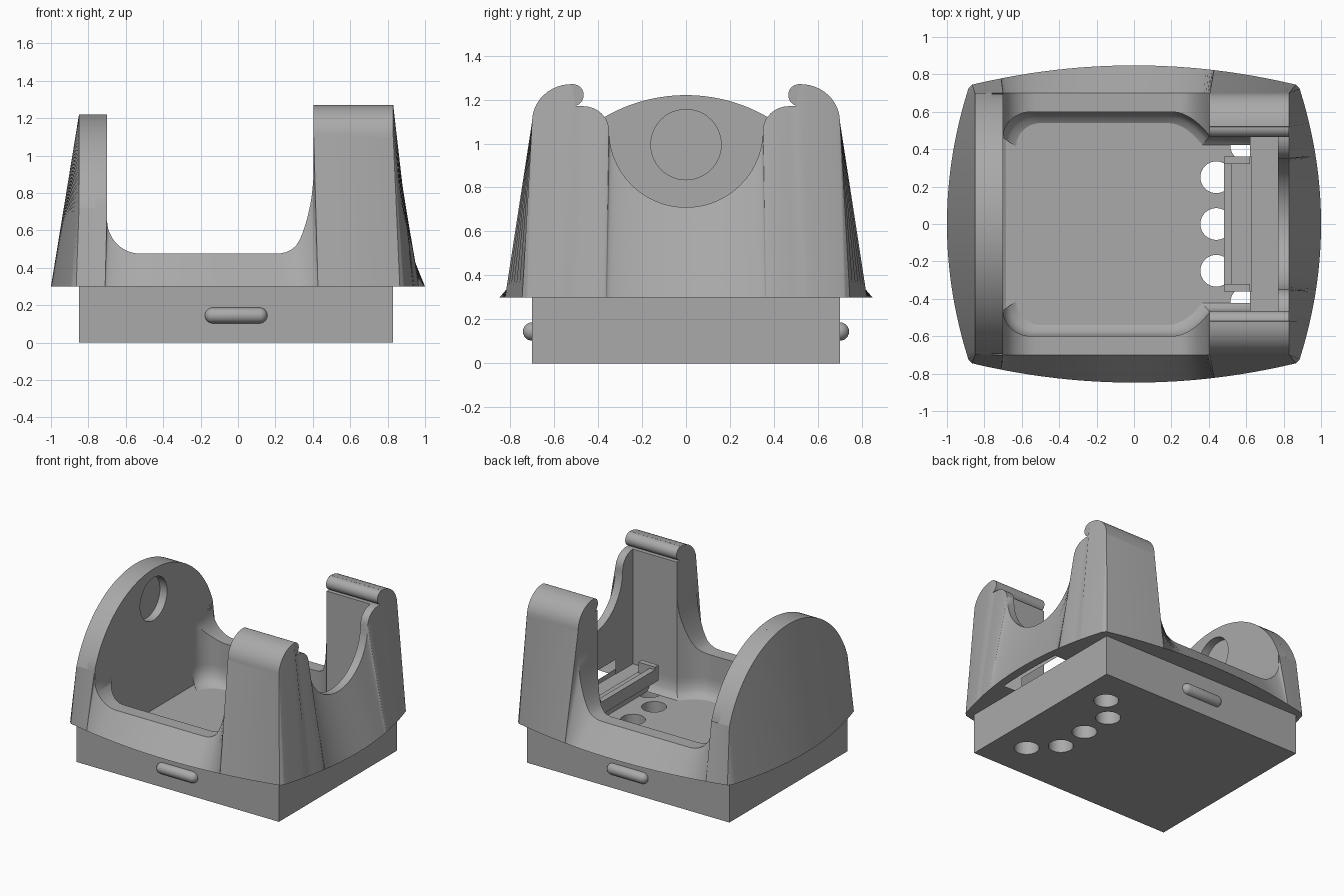
import bpy, bmesh, math
from mathutils import Matrix

if "Cube" in bpy.data.objects:
    bpy.data.objects.remove(bpy.data.objects["Cube"])

grey = bpy.data.materials.new("plastic_grey")
grey.diffuse_color = (0.4, 0.4, 0.4, 1)
grey.use_nodes = True
grey.node_tree.nodes["Principled BSDF"].inputs["Base Color"].default_value = grey.diffuse_color
XL, XR, YS = -0.85, 0.83, 0.7      # body box sides
FLOOR, SKIRT = 0.16, 0.30          # pocket floor, skirt lower edge


def finish(name, bm, smooth=True):
    me = bpy.data.meshes.new(name)
    bm.to_mesh(me)
    bm.free()
    ob = bpy.data.objects.new(name, me)
    bpy.context.collection.objects.link(ob)
    me.materials.append(grey)
    if smooth:
        bpy.ops.object.select_all(action='DESELECT')
        ob.select_set(True)
        bpy.context.view_layer.objects.active = ob
        bpy.ops.object.shade_smooth_by_angle(angle=math.radians(32))
    return ob


def box(name, x0, x1, y0, y1, z0, z1):
    bm = bmesh.new()
    m = Matrix.Translation(((x0+x1)/2, (y0+y1)/2, (z0+z1)/2)) @ Matrix.Diagonal((x1-x0, y1-y0, z1-z0, 1))
    bmesh.ops.create_cube(bm, size=1, matrix=m)
    return finish(name, bm, False)


def cylinder(name, loc, r, length, along_x=False, segs=40):
    bm = bmesh.new()
    m = Matrix.Translation(loc)
    if along_x:
        m = m @ Matrix.Rotation(math.pi/2, 4, 'Y')
    bmesh.ops.create_cone(bm, cap_ends=True, segments=segs, radius1=r, radius2=r, depth=length, matrix=m)
    return finish(name, bm)


def cut(ob, cutter):
    mod = ob.modifiers.new("cut", 'BOOLEAN')
    mod.operation, mod.solver, mod.object = 'DIFFERENCE', 'EXACT', cutter
    cutter.hide_render = True
    cutter.hide_set(True)


def arch(y):
    return 0.48 + math.sqrt(0.74**2 - y*y)


def quarter(cx, cz, rx, rz, a0, a1, n):
    return [(cx + rx*math.cos(math.radians(a0+(a1-a0)*i/n)),
             cz + rz*math.sin(math.radians(a0+(a1-a0)*i/n))) for i in range(n+1)]


# Skirt lower outline: bowed sides, matched to positions on the body box
def low_long(x):
    u = 2*(x-XL)/(XR-XL) - 1
    return (0.865*u, 0.745 + 0.103*(1-u*u))


def low_side(y, s):
    u = y/YS
    return (s*(0.885 + 0.115*(1-u*u)), 0.725*u)


def inner_y(x):
    if x < -0.55:
        return 0.46 + 0.14*math.sqrt(max(0, 1-((x+0.55)/0.15)**2))
    return 0.6 - 0.13*(max(0, x-0.2)/0.205)**2


# Rim path for one half: (top xy, height, lower xy, inner xy)
half = []
for i in range(25):                                   # arched end wall
    y = YS*i/24
    half.append(((XL, y), arch(y), low_side(y, -1), (-0.76, y)))
for i in range(6):                                    # wall end
    x = XL + 0.15*i/5
    half.append(((x, YS), arch(YS), low_long(x), (-0.76, YS)))
rim = quarter(-0.52, 0.655, 0.18, 0.18, 180, 270, 12)  # low side opening
rim += [(-0.52 + 0.72*i/12, 0.475) for i in range(1, 13)]
rim += [(0.235, 0.478), (0.26, 0.484), (0.29, 0.5), (0.31, 0.518), (0.33, 0.55), (0.347, 0.59),
        (0.362, 0.635), (0.375, 0.685), (0.387, 0.74), (0.395, 0.79), (0.402, 0.86), (0.405, 0.94), (0.405, 1.1)]
for x, z in rim:
    half.append(((x, YS), z, low_long(x), (x, inner_y(x))))
for i in range(7):                                    # post outer side
    x = 0.405 + (XR-0.405)*i/6
    half.append(((x, YS), 1.1, low_long(x), (0.405, YS)))
hook = quarter(0.52, 1.1, 0.18, 0.17, 0, 90, 12) + [(0.5, 1.17), (0.47, 1.17)]
for y, z in hook:                                     # post top
    half.append(((XR, y), z, low_side(y, 1), (0.405, y)))
notch = quarter(0.47, 1.06, 0.12, 0.11, 90, 180, 8)
notch += quarter(0, 1.06, 0.35, 0.35, 0, -90, 20)[1:]
for y, z in notch:                                    # notched end wall
    half.append(((XR, y), z, low_side(y, 1), (0.77, y)))


def flip(s):
    return tuple((p[0], -p[1]) if isinstance(p, tuple) else p for p in s)


loop = half + [flip(s) for s in reversed(half[1:-1])]

# Cradle shell: sweep of cross-sections round the rim
bm = bmesh.new()
cols = []
for t, h, b, n in loop:
    mid = (t[0]+(b[0]-t[0])*0.62, t[1]+(b[1]-t[1])*0.62)
    pts = [(*t, FLOOR-0.02), (*t, SKIRT), (*mid, SKIRT), (*b, SKIRT), (*t, h), (*n, h), (*n, 0.42), (*n, SKIRT)]
    for z, k in ((0.26, 0), (0.21, 0.02), (0.18, 0.05), (FLOOR, 0.1)):
        pts.append((n[0]*(1-k), n[1]*(1-k), z))
    cols.append([bm.verts.new(p) for p in pts])
for i, a in enumerate(cols):
    j = (i+1) % len(cols)
    c = cols[j]
    slot = loop[i][0][0] > 0.8 and max(abs(loop[i][0][1]), abs(loop[j][0][1])) < 0.27
    for r in range(len(a)-1):
        if slot and r in (1, 6):                      # cable slot under end wall
            continue
        bm.faces.new((a[r], a[r+1], c[r+1], c[r]))
bmesh.ops.remove_doubles(bm, verts=bm.verts, dist=1e-4)
finish("cradle_shell", bm)

# Inner lining of the arched wall, with a round recess
bm = bmesh.new()
ys = [-0.695 + 1.39*i/48 for i in range(49)]
outline = [(-0.695, FLOOR-0.02)] + [(y, arch(y)) for y in ys] + [(0.695, FLOOR-0.02)]
face = bm.faces.new([bm.verts.new((-0.765, y, z)) for y, z in outline])
ext = bmesh.ops.extrude_face_region(bm, geom=[face])
bmesh.ops.translate(bm, vec=(0.065, 0, 0), verts=[v for v in ext['geom'] if isinstance(v, bmesh.types.BMVert)])
bmesh.ops.recalc_face_normals(bm, faces=bm.faces)
lining = finish("arched_wall_lining", bm)
cut(lining, cylinder("recess_cutter", (-0.72, 0, 0.995), 0.16, 0.2, True, 48))

# Base plate with drain holes
base = box("base_plate", XL, XR, -YS, YS, 0, FLOOR)
for i, (x, y) in enumerate(((0.44, -0.25), (0.44, 0), (0.44, 0.25), (0.6, -0.42), (0.6, 0.42))):
    cut(base, cylinder("hole_cutter_%d" % i, (x, y, 0.08), 0.085, 0.4))

# Connector shelf and tray with lips
box("connector_shelf", 0.62, 0.775, -0.475, 0.475, FLOOR, 0.31)
box("tray_floor", 0.48, 0.63, -0.36, 0.36, 0.305, 0.34)
box("tray_front_lip", 0.48, 0.525, -0.32, 0.32, 0.33, 0.40)

for s, side in ((-1, "front"), (1, "back")):
    box("tray_lip_" + side, 0.48, 0.62, min(s*0.32, s*0.36), max(s*0.32, s*0.36), 0.33, 0.42)
    # Rounded hook lip on each post
    cylinder("hook_lip_" + side, (0.6175, s*0.515, 1.22), 0.05, 0.425, True, 32)
    # Snap bump on the base side
    bm = bmesh.new()
    bmesh.ops.create_uvsphere(bm, u_segments=24, v_segments=13, radius=0.042,
                              matrix=Matrix.Rotation(math.pi/2, 4, 'Y'))
    for v in bm.verts:
        v.co.x += math.copysign(0.125, v.co.x)
    bmesh.ops.translate(bm, vec=(-0.01, s*YS, 0.145), verts=bm.verts)
    finish("snap_bump_" + side, bm)
